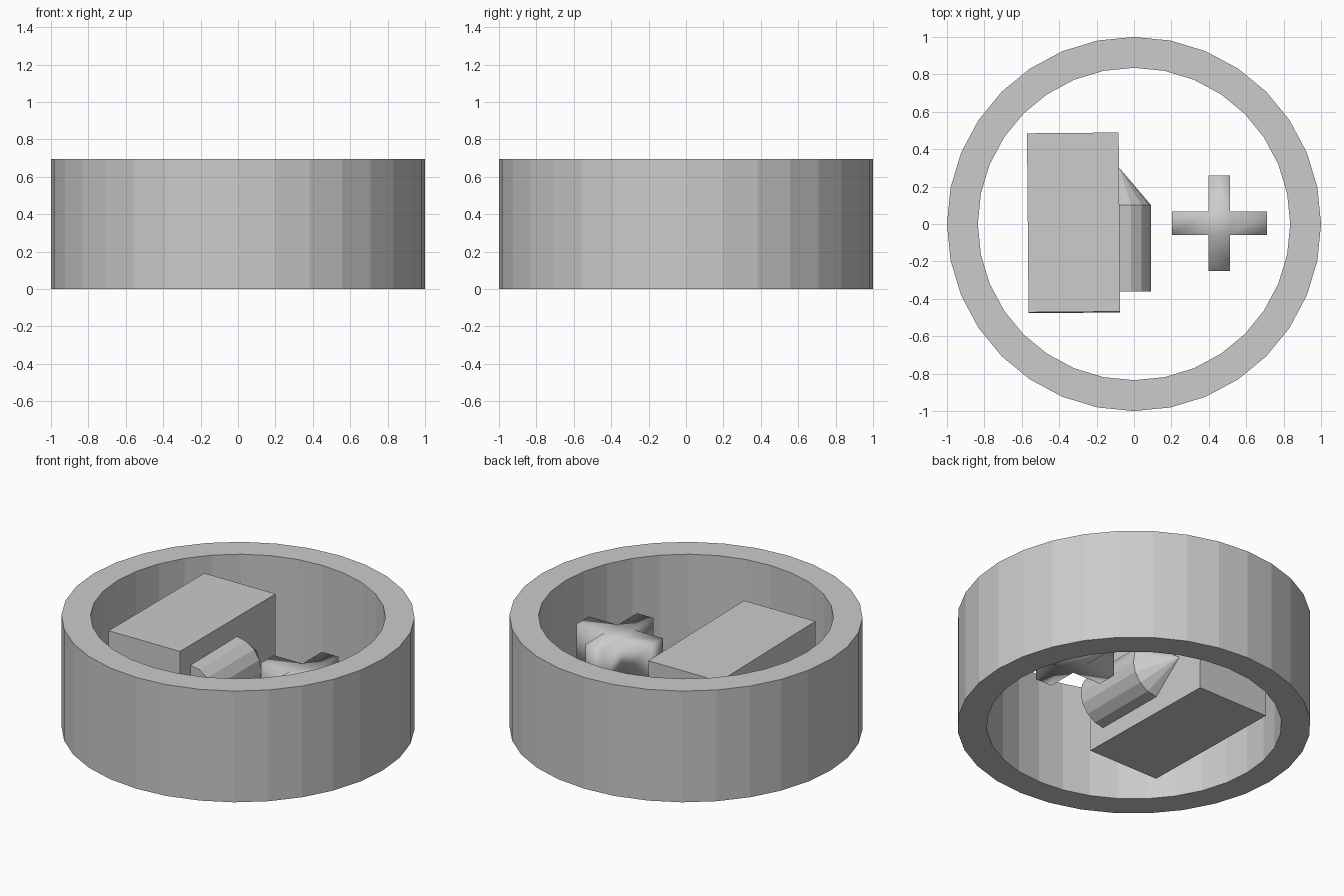
import bpy, bmesh
from math import cos, sin, pi, radians

if "Cube" in bpy.data.objects:
    bpy.data.objects.remove(bpy.data.objects["Cube"])


def make_object(name, bm, smooth=False):
    bmesh.ops.recalc_face_normals(bm, faces=bm.faces)
    for f in bm.faces:
        f.smooth = smooth
    mesh = bpy.data.meshes.new(name)
    bm.to_mesh(mesh)
    bm.free()
    ob = bpy.data.objects.new(name, mesh)
    bpy.context.collection.objects.link(ob)
    return ob


def circle(bm, n, place):
    return [bm.verts.new(place(cos(2 * pi * i / n), sin(2 * pi * i / n))) for i in range(n)]


def bridge(bm, a, b):
    for i in range(len(a)):
        j = (i + 1) % len(a)
        bm.faces.new((a[i], a[j], b[j], b[i]))


# Outer ring: open 32-sided tube
bm = bmesh.new()
profile = [(1.0, 0.0), (1.0, 0.695), (0.835, 0.695), (0.835, 0.0)]
loops = [circle(bm, 32, lambda c, s, r=r, z=z: (r * c, r * s, z)) for r, z in profile]
for k in range(4):
    bridge(bm, loops[k], loops[(k + 1) % 4])
make_object("outer_ring", bm)

# Block: slightly tilted box
bm = bmesh.new()
bmesh.ops.create_cube(bm, size=1)
bmesh.ops.scale(bm, vec=(0.49, 0.957, 0.565), verts=bm.verts)
block = make_object("block", bm)
block.location = (-0.323, 0.006, 0.349)
block.rotation_euler = (radians(-0.5), 0, radians(0.5))

# Pointed rod: 16-sided cylinder along y with a cone tip, half sunk in the block
bm = bmesh.new()
R, AX, AZ = 0.17, -0.08, 0.34
back, front = [circle(bm, 16, lambda c, s, y=y: (AX + R * c, y, AZ + R * s)) for y in (-0.362, 0.102)]
bridge(bm, back, front)
bm.faces.new(back)
tip = bm.verts.new((AX, 0.302, AZ))
for i in range(16):
    bm.faces.new((front[i], front[(i + 1) % 16], tip))
make_object("pointed_rod", bm)

# Cross: centre cube with its four sides extruded, smooth shaded
bm = bmesh.new()
bmesh.ops.create_cube(bm, size=1)
bmesh.ops.scale(bm, vec=(0.115, 0.125, 0.26), verts=bm.verts)
bm.normal_update()
for face in [f for f in bm.faces if abs(f.normal.z) < 0.5]:
    n = face.normal.copy()
    arm = bmesh.ops.extrude_discrete_faces(bm, faces=[face])["faces"][0]
    reach = 0.255 - (0.0575 if abs(n.x) > 0.5 else 0.0625)
    bmesh.ops.translate(bm, vec=n * reach, verts=arm.verts)
bmesh.ops.remove_doubles(bm, verts=bm.verts, dist=0.0001)
cross = make_object("cross", bm, smooth=True)
cross.location = (0.457, 0.003, 0.352)
